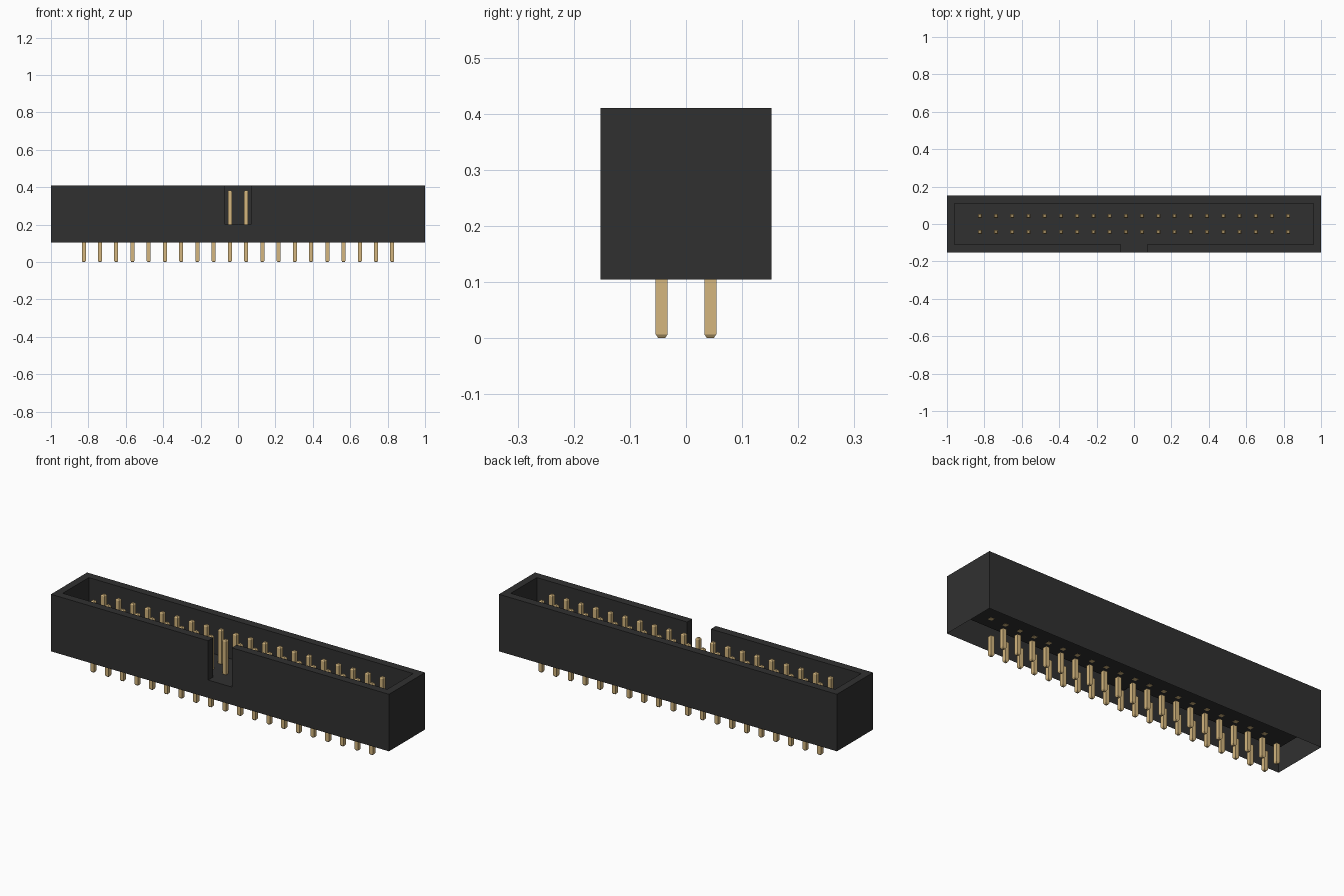
import bpy
import bmesh

cube = bpy.data.objects.get("Cube")
if cube:
    bpy.data.objects.remove(cube, do_unlink=True)

# Overall sizes
HALF_L, HALF_W = 1.0, 0.1525
IN_L, IN_W = 0.96, 0.11
NOTCH = 0.07
BASE_Z, FLOOR_Z, TOP_Z = 0.105, 0.2, 0.41
PITCH, COLUMNS = 0.0868, 20
PIN_R, TIP_R, TIP_H = 0.0107, 0.006, 0.007
PIN_TOP = 0.383


def material(name, rgb):
    mat = bpy.data.materials.new(name)
    mat.use_nodes = True
    colour = (*rgb, 1.0)
    mat.diffuse_color = colour
    bsdf = next(n for n in mat.node_tree.nodes if n.type == "BSDF_PRINCIPLED")
    bsdf.inputs["Base Color"].default_value = colour
    return mat


def finish(bm, name, mat):
    bmesh.ops.recalc_face_normals(bm, faces=bm.faces)
    mesh = bpy.data.meshes.new(name)
    bm.to_mesh(mesh)
    bm.free()
    mesh.materials.append(mat)
    obj = bpy.data.objects.new(name, mesh)
    bpy.context.collection.objects.link(obj)
    return obj


def ring(bm, points, z):
    return [bm.verts.new((x, y, z)) for x, y in points]


def bridge(bm, a, b):
    n = len(a)
    for i in range(n):
        j = (i + 1) % n
        bm.faces.new((a[i], a[j], b[j], b[i]))


black = material("black plastic", (0.03, 0.03, 0.03))
gold = material("gold metal", (0.66, 0.47, 0.21))

# Shroud: rim outline with the front notch, walls, floor and open-bottomed skirt
outer = [(-NOTCH, -HALF_W), (-HALF_L, -HALF_W), (-HALF_L, HALF_W),
         (HALF_L, HALF_W), (HALF_L, -HALF_W), (NOTCH, -HALF_W)]
inner = [(NOTCH, -IN_W), (IN_L, -IN_W), (IN_L, IN_W),
         (-IN_L, IN_W), (-IN_L, -IN_W), (-NOTCH, -IN_W)]
bm = bmesh.new()
rim = ring(bm, outer + inner, TOP_Z)
mid = ring(bm, outer + inner, FLOOR_Z)
bm.faces.new(rim)
bridge(bm, rim, mid)
bm.faces.new(mid[5:] + mid[:1])
bridge(bm, mid[:6], ring(bm, outer, BASE_Z))
finish(bm, "shroud", black)


# Pins: square posts with a tapered tip, above the floor and below the base
def add_post(bm, x, y, root, tip):
    def square(r):
        return [(x - r, y - r), (x + r, y - r), (x + r, y + r), (x - r, y + r)]
    shoulder = tip - TIP_H if tip > root else tip + TIP_H
    a = ring(bm, square(PIN_R), root)
    b = ring(bm, square(PIN_R), shoulder)
    c = ring(bm, square(TIP_R), tip)
    bridge(bm, a, b)
    bridge(bm, b, c)
    bm.faces.new(a)
    bm.faces.new(c)


for name, root, tip in (("contact_pins", FLOOR_Z - 0.001, PIN_TOP),
                        ("solder_pins", BASE_Z, 0.0)):
    for row, side in (("front", -1), ("back", 1)):
        bm = bmesh.new()
        for i in range(COLUMNS):
            x = (i - (COLUMNS - 1) / 2) * PITCH
            add_post(bm, x, side * PITCH / 2, root, tip)
        finish(bm, f"{row}_{name}", gold)
